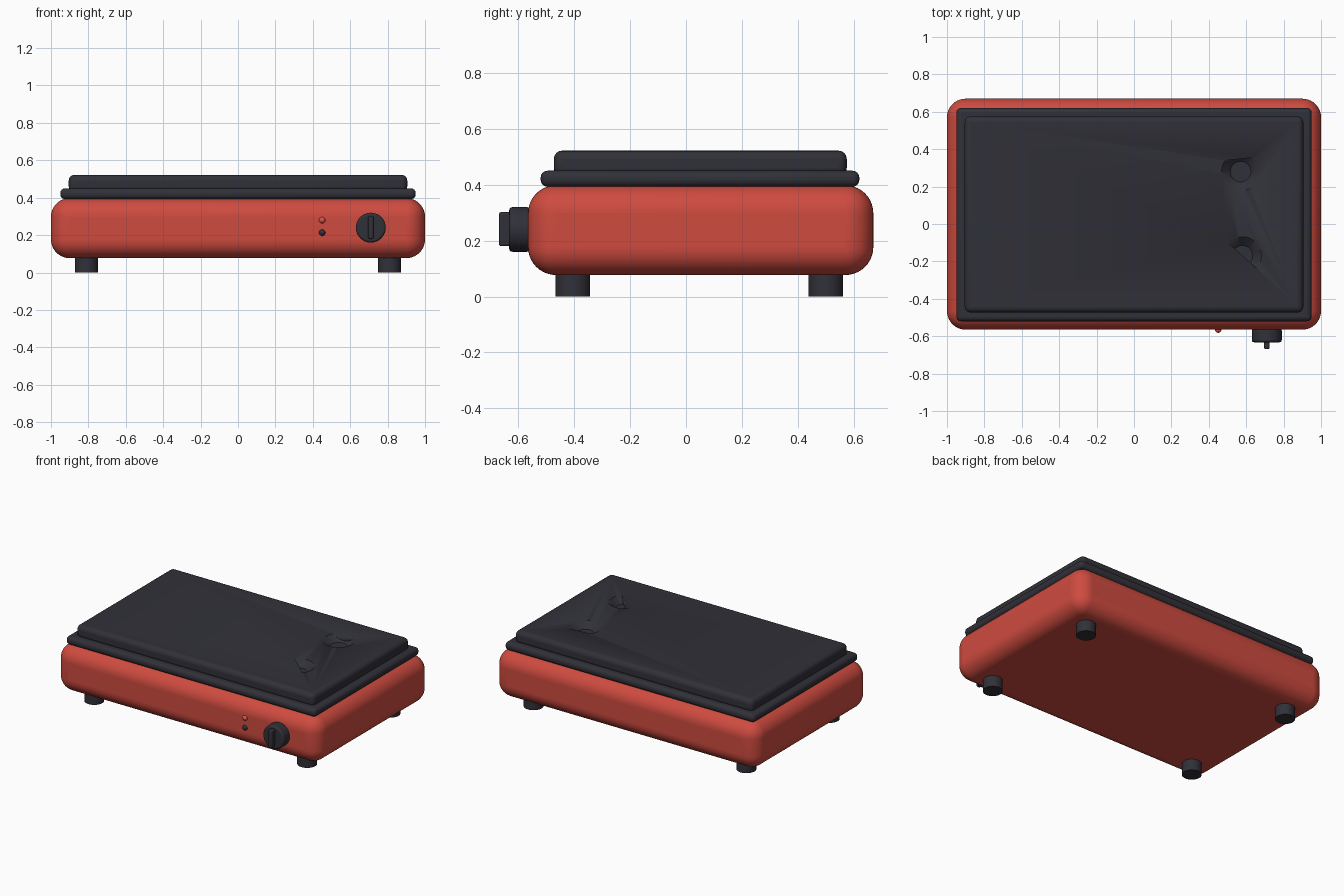
import bpy, bmesh
from math import pi, radians
from mathutils import Matrix, Vector

if "Cube" in bpy.data.objects:
    bpy.data.objects.remove(bpy.data.objects["Cube"])


def material(name, rgb):
    m = bpy.data.materials.new(name)
    m.use_nodes = True
    m.diffuse_color = (*rgb, 1)
    m.node_tree.nodes["Principled BSDF"].inputs["Base Color"].default_value = (*rgb, 1)
    return m


RED = material("red enamel", (0.62, 0.07, 0.05))
DARK = material("dark charcoal", (0.03, 0.03, 0.04))
LAMP = material("red lamp", (0.68, 0.09, 0.06))


def finish(name, bm, mat, bevel=0, segments=4):
    mesh = bpy.data.meshes.new(name)
    bmesh.ops.recalc_face_normals(bm, faces=bm.faces)
    bm.to_mesh(mesh)
    bm.free()
    mesh.materials.append(mat)
    ob = bpy.data.objects.new(name, mesh)
    bpy.context.collection.objects.link(ob)
    if bevel:
        mod = ob.modifiers.new("Rounded edges", 'BEVEL')
        mod.width, mod.segments = bevel, segments
        mod.limit_method, mod.angle_limit = 'ANGLE', radians(40)
    bpy.ops.object.select_all(action='DESELECT')
    ob.select_set(True)
    bpy.context.view_layer.objects.active = ob
    bpy.ops.object.shade_smooth_by_angle(angle=radians(35))
    return ob


def box(name, low, high, mat, bevel, segments=4):
    low, high = Vector(low), Vector(high)
    bm = bmesh.new()
    bmesh.ops.create_cube(bm, size=1, matrix=Matrix.Translation((low + high) / 2)
                          @ Matrix.Diagonal((*(high - low), 1)))
    return finish(name, bm, mat, bevel, segments)


def cylinder(name, centre, radius, depth, mat, bevel=0, turned=False):
    bm = bmesh.new()
    turn = Matrix.Rotation(pi / 2 if turned else 0, 4, 'X')
    bmesh.ops.create_cone(bm, cap_ends=True, segments=40, radius1=radius, radius2=radius,
                          depth=depth, matrix=Matrix.Translation(centre) @ turn)
    return finish(name, bm, mat, bevel, 3)


# Housing, rim and lid
box("housing", (-1, -0.565, 0.077), (1, 0.67, 0.398), RED, 0.1, 10)
box("rim", (-0.95, -0.52, 0.393), (0.95, 0.62, 0.45), DARK, 0.024)
lid = box("lid", (-0.905, -0.473, 0.43), (0.905, 0.575, 0.522), DARK, 0.03)


# Clipped dished hollows pressed into the lid
def hollow(name, centre, chord_point, outward):
    bm = bmesh.new()
    bmesh.ops.create_cone(bm, cap_ends=True, segments=40, radius1=0.055, radius2=0.125,
                          depth=0.06, matrix=Matrix.Translation((*centre, 0.512)))
    cut = bmesh.ops.bisect_plane(bm, geom=bm.verts[:] + bm.edges[:] + bm.faces[:],
                                 plane_co=(*chord_point, 0.5), plane_no=(*outward, 0),
                                 clear_outer=True)
    edges = [e for e in cut["geom_cut"] if isinstance(e, bmesh.types.BMEdge)]
    bmesh.ops.contextual_create(bm, geom=edges)
    cutter = finish(name, bm, DARK)
    cutter.hide_render = True
    cutter.hide_viewport = True
    cutter.display_type = 'WIRE'
    mod = lid.modifiers.new(name, 'BOOLEAN')
    mod.object, mod.operation, mod.solver = cutter, 'DIFFERENCE', 'EXACT'


hollow("rear_hollow_cutter", (0.57, 0.28), (0.56, 0.347), (-0.1, 1))
hollow("front_hollow_cutter", (0.58, -0.17), (0.57, -0.16), (-0.67, -0.74))

# Feet
for side, x in (("right", -0.81), ("left", 0.81)):
    for end, y in (("front", -0.405), ("back", 0.5)):
        cylinder(f"{end}_{side}_foot", (x, y, 0.05), 0.062, 0.1, DARK)

# Control knob with grip
cylinder("knob", (0.71, -0.595, 0.24), 0.08, 0.075, DARK, 0.012, True)
box("knob_grip", (0.696, -0.669, 0.18), (0.724, -0.62, 0.302), DARK, 0.008)

# Indicator lamps
for name, z, mat in (("upper_lamp", 0.28, LAMP), ("lower_lamp", 0.213, DARK)):
    bm = bmesh.new()
    bmesh.ops.create_uvsphere(bm, u_segments=20, v_segments=12, radius=0.017,
                              matrix=Matrix.Translation((0.45, -0.565, z)))
    finish(name, bm, mat)
